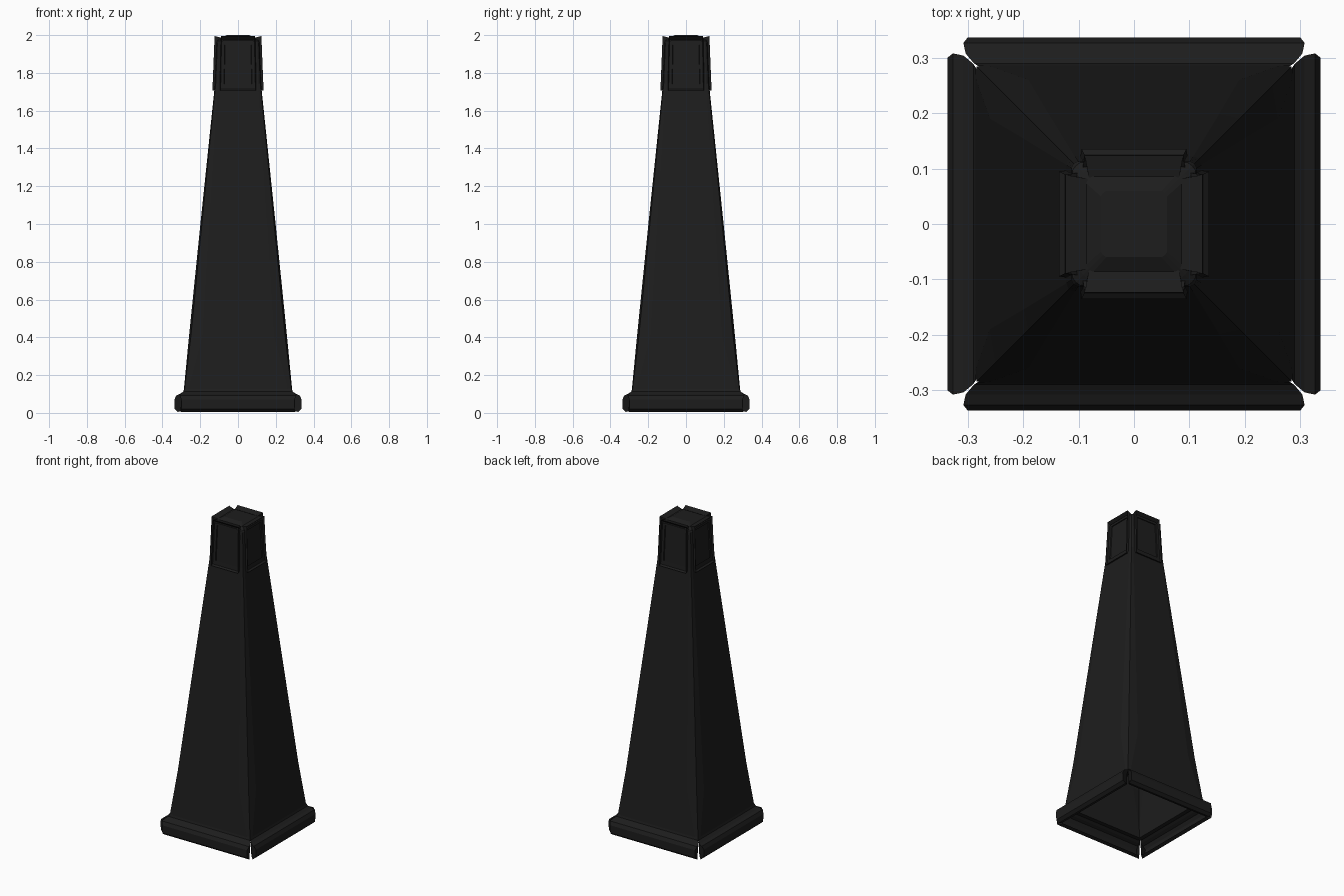
import bpy, bmesh, math
from mathutils import Matrix, Vector

if "Cube" in bpy.data.objects:
    bpy.data.objects.remove(bpy.data.objects["Cube"])

mat = bpy.data.materials.new("black rubber")
mat.diffuse_color = (0.0125, 0.0125, 0.0125, 1)
mat.use_nodes = True
mat.node_tree.nodes["Principled BSDF"].inputs["Base Color"].default_value = mat.diffuse_color


def make_object(name, bm):
    me = bpy.data.meshes.new(name)
    bm.to_mesh(me)
    bm.free()
    me.materials.append(mat)
    ob = bpy.data.objects.new(name, me)
    bpy.context.collection.objects.link(ob)
    return ob


def square_rings(bm, rings):
    """Loft squares with eased corners: (z, half width, ease width, corner setback)."""
    loops = []
    for z, h, w, d in rings:
        loop = []
        for q in range(4):
            rot = Matrix.Rotation(q * math.pi / 2, 3, 'Z')
            for x, y in ((-(h - w), -h), (h - w, -h), (h - d, -(h - d))):
                loop.append(bm.verts.new(rot @ Vector((x, y, z))))
        loops.append(loop)
    for a, b in zip(loops, loops[1:]):
        for i in range(12):
            j = (i + 1) % 12
            bm.faces.new((a[i], a[j], b[j], b[i]))
    return loops


# Hollow tapered body, open underneath
bm = bmesh.new()
square_rings(bm, [(0.105, 0.288, 0.02, 0.004), (0.14, 0.285, 0.025, 0.004),
                  (0.4, 0.26, 0.07, 0.01), (1.0, 0.199, 0.045, 0.008),
                  (1.74, 0.122, 0.015, 0.004), (1.96, 0.113, 0.012, 0.004)])
bm.normal_update()

# Shallow grip recess near the top of each side
grips = [f for f in bm.faces if f.calc_center_median().z > 1.8 and f.calc_area() > 0.02]
bmesh.ops.inset_individual(bm, faces=grips, thickness=0.045, depth=0)
for f in grips:
    f.normal_update()
    n = f.normal.copy()
    mid = f.calc_center_median()
    up = (Vector((0, 0, 1)) - n * n.z).normalized()
    for v in f.verts:
        v.co += up * (v.co - mid).dot(up) * 0.6
bmesh.ops.inset_individual(bm, faces=grips, thickness=0.003, depth=-0.006)
body = make_object("tapered_body", bm)
wall = body.modifiers.new("wall", 'SOLIDIFY')
wall.thickness = 0.03
wall.offset = -1

# Low cap closing the top
bm = bmesh.new()
loops = square_rings(bm, [(1.96, 0.113, 0.012, 0.004), (1.97, 0.111, 0.014, 0.006),
                          (1.98, 0.098, 0.014, 0.006), (2.0, 0.06, 0.01, 0.004)])
bm.faces.new(loops[-1])
make_object("top_cap", bm)

# Four hollow base rails, parted at the corners: (distance out, z, half length)
profile = [(0.296, 0.012, 0.288), (0.318, 0.005, 0.305), (0.335, 0.02, 0.3),
           (0.337, 0.07, 0.3), (0.327, 0.092, 0.308), (0.308, 0.1, 0.304),
           (0.29, 0.112, 0.289), (0.285, 0.13, 0.281)]
for i, side in enumerate(("front", "right", "back", "left")):
    bm = bmesh.new()
    left, right = [[bm.verts.new((s * l, -d, z)) for d, z, l in profile] for s in (-1, 1)]
    for k in range(len(profile) - 1):
        bm.faces.new((left[k], right[k], right[k + 1], left[k + 1]))
    bm.faces.new(left)
    bm.faces.new(right[::-1])
    bmesh.ops.rotate(bm, verts=bm.verts, matrix=Matrix.Rotation(i * math.pi / 2, 3, 'Z'))
    make_object(side + "_base_rail", bm)
